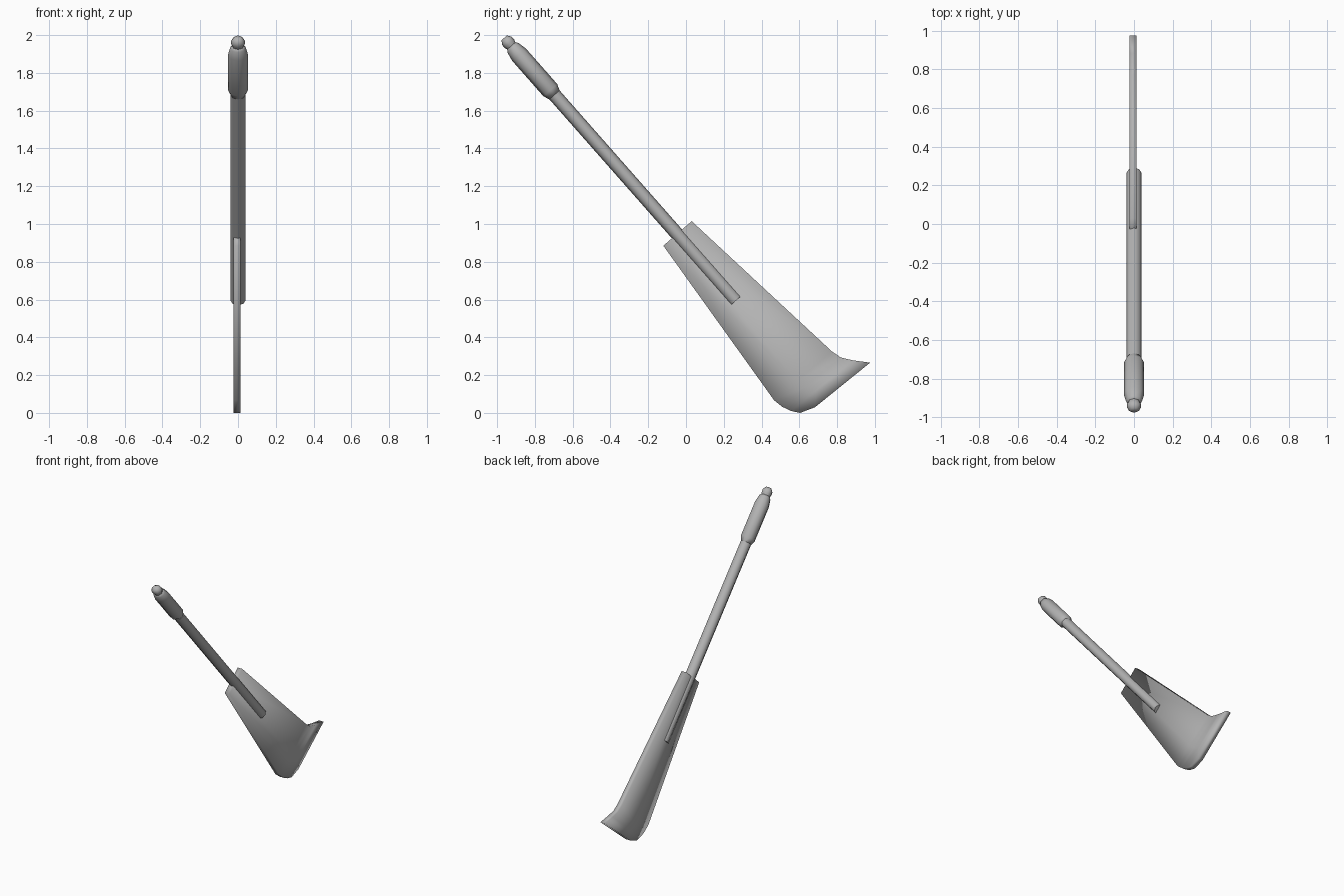
import bpy
from math import cos, sin, pi
from mathutils import Vector

if "Cube" in bpy.data.objects:
    bpy.data.objects.remove(bpy.data.objects["Cube"])

# Dark grey shared by all parts
grey = bpy.data.materials.new("dark_grey")
grey.diffuse_color = (0.45, 0.45, 0.45, 1)
grey.use_nodes = True
grey.node_tree.nodes["Principled BSDF"].inputs["Base Color"].default_value = grey.diffuse_color


def make_object(name, verts, faces, angle):
    mesh = bpy.data.meshes.new(name)
    mesh.from_pydata(verts, [], faces)
    mesh.materials.append(grey)
    mesh.update()
    obj = bpy.data.objects.new(name, mesh)
    bpy.context.collection.objects.link(obj)
    bpy.ops.object.select_all(action='DESELECT')
    obj.select_set(True)
    bpy.context.view_layer.objects.active = obj
    bpy.ops.object.shade_smooth_by_angle(angle=angle)
    return obj


START = Vector((0, 0.264, 0.594))              # end of the shaft on the blade
AXIS = Vector((0, -0.661, 0.750)).normalized()
SIDE = Vector((1, 0, 0))
UP = AXIS.cross(SIDE)
SIDES = 8


def lathe(name, profile):
    """Revolve (distance, radius) pairs around the tilted handle axis."""
    verts, faces = [], []
    for t, r in profile:
        for k in range(SIDES):
            a = 2 * pi * k / SIDES
            verts.append(START + AXIS * t + SIDE * (r * cos(a)) + UP * (0.92 * r * sin(a)))
    for i in range(len(profile) - 1):
        for k in range(SIDES):
            a, b = i * SIDES + k, i * SIDES + (k + 1) % SIDES
            faces.append((a, b, b + SIDES, a + SIDES))
    faces.append(tuple(reversed(range(SIDES))))
    last = (len(profile) - 1) * SIDES
    faces.append(tuple(range(last, last + SIDES)))
    return make_object(name, verts, faces, 1.2)


# Handle: long shaft, thicker grip, end knob
lathe("shaft", [(0, 0.039), (1.48, 0.039)])
lathe("grip", [(1.45, 0.038), (1.485, 0.053), (1.735, 0.053), (1.785, 0.042), (1.80, 0.030)])
lathe("end_knob", [(1.79, 0.029), (1.815, 0.037), (1.835, 0.036), (1.855, 0.020)])

# Blade: rows across a flat shape, (rear edge, front edge) in y-z, flaring to a hooked toe
rows = [((-0.12, 0.885), (0.03, 1.015)),
        ((0.467, 0.066), (0.773, 0.325)),
        ((0.51, 0.032), (0.82, 0.293)),
        ((0.557, 0.010), (0.884, 0.278)),
        ((0.604, 0.0), (0.975, 0.266))]
HALF, MID_X, n = 0.0185, -0.005, len(rows)
points = []
for left, right in rows:
    a, b = Vector(left), Vector(right)
    points += [a, a.lerp(b, 0.4), b]
points[-2] = Vector((0.683, 0.03))             # belly of the bottom edge

verts = [(MID_X + s * HALF, p.x, p.y) for s in (1, -1) for p in points]
m = len(points)
faces = []
for i in range(n - 1):
    for c in range(2):
        q = (i * 3 + c, i * 3 + c + 3, i * 3 + c + 4, i * 3 + c + 1)
        faces.append(q)
        faces.append(tuple(m + v for v in reversed(q)))
# Rim joining the two sides of the blade
loop = ([3 * i for i in range(n)] + [3 * n - 2]
        + [3 * i + 2 for i in reversed(range(n))] + [1])
for a, b in zip(loop, loop[1:] + loop[:1]):
    faces.append((b, a, a + m, b + m))
# Soft rim: the whole blade is smooth shaded
make_object("blade", verts, faces, pi)
